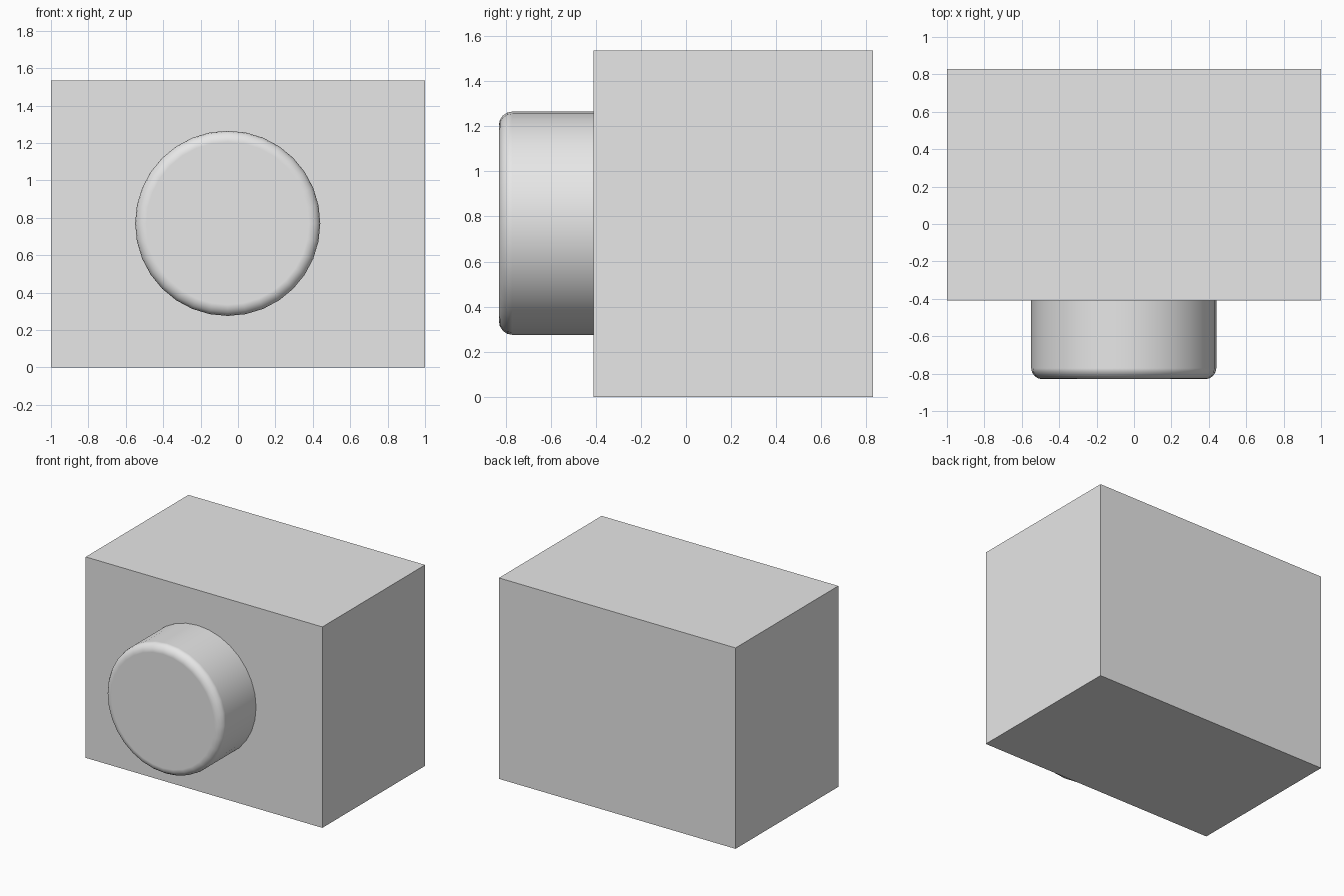
import bpy
import math

cube = bpy.data.objects.get("Cube")
if cube:
    bpy.data.objects.remove(cube, do_unlink=True)

# Single plain grey material
grey = bpy.data.materials.new("plain grey")
grey.use_nodes = True
colour = (0.8, 0.8, 0.8, 1.0)
grey.diffuse_color = colour
grey.node_tree.nodes["Principled BSDF"].inputs["Base Color"].default_value = colour

WIDTH, HEIGHT = 2.0, 1.535
FRONT, BACK = -0.41, 0.83      # body depth range
NOSE = -0.83                   # front of the barrel
EMBED = 0.1                    # barrel length hidden inside the body

# Box body
bpy.ops.mesh.primitive_cube_add(size=1, location=(0, (FRONT + BACK) / 2, HEIGHT / 2))
body = bpy.context.object
body.name = "body"
body.scale = (WIDTH, BACK - FRONT, HEIGHT)
bpy.ops.object.transform_apply(location=False, rotation=False, scale=True)
body.data.materials.append(grey)

# Round barrel with a softened front rim
end = FRONT + EMBED
bpy.ops.mesh.primitive_cylinder_add(
    vertices=32, radius=0.495, depth=end - NOSE,
    location=(-0.055, (end + NOSE) / 2, 0.77), rotation=(math.pi / 2, 0, 0))
barrel = bpy.context.object
barrel.name = "barrel"
barrel.data.materials.append(grey)
bpy.ops.object.shade_smooth_by_angle(angle=math.radians(40))
bevel = barrel.modifiers.new("rim bevel", 'BEVEL')
bevel.width = 0.06
bevel.segments = 4
bevel.limit_method = 'ANGLE'
bevel.angle_limit = math.radians(60)
bevel.harden_normals = True
bpy.ops.object.modifier_apply(modifier=bevel.name)
bpy.ops.object.shade_smooth_by_angle(angle=math.radians(40))
